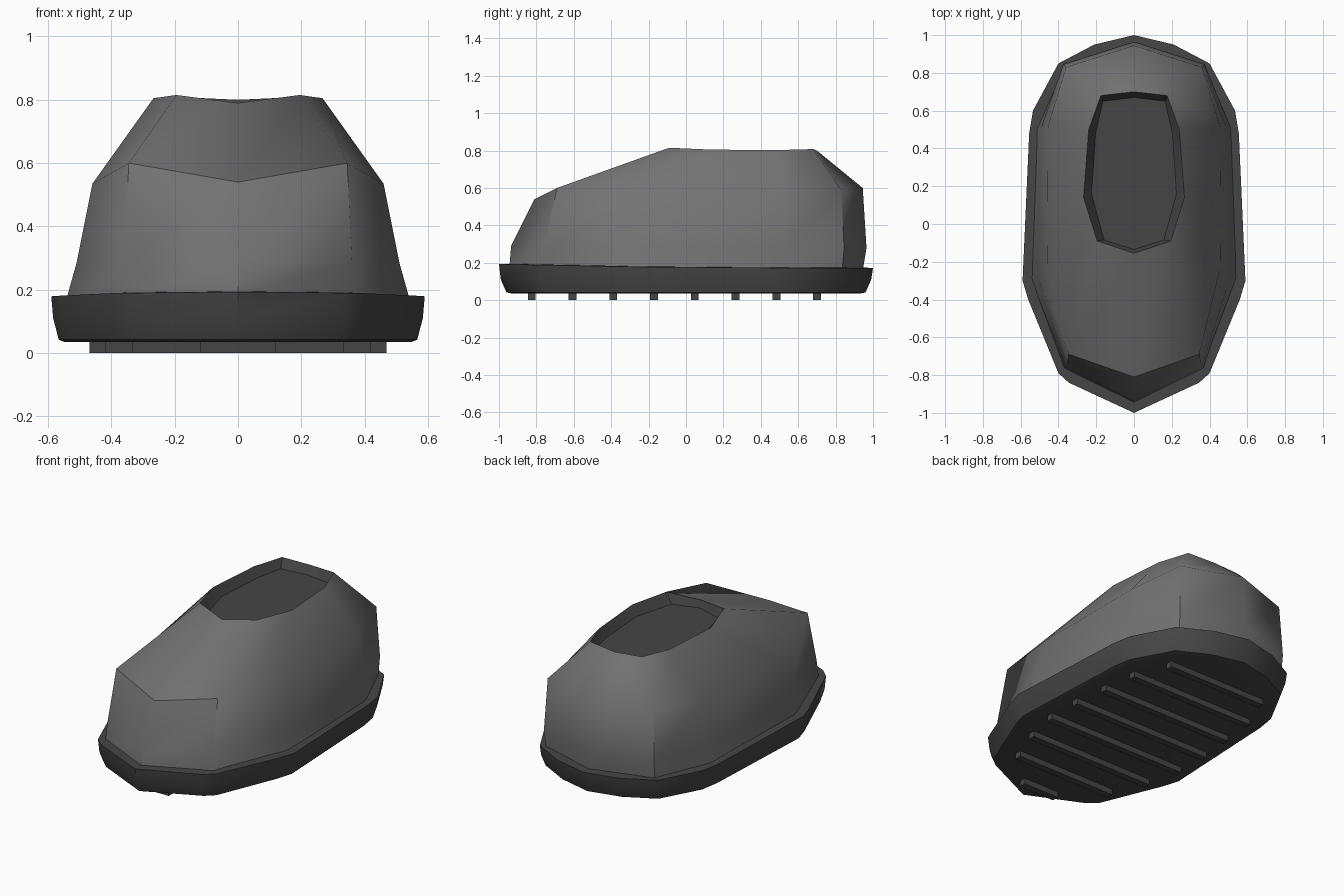
import bpy, bmesh, math

if "Cube" in bpy.data.objects:
    bpy.data.objects.remove(bpy.data.objects["Cube"])


def material(name, v):
    m = bpy.data.materials.new(name)
    m.diffuse_color = (v, v, v * 1.02, 1)
    m.use_nodes = True
    m.node_tree.nodes["Principled BSDF"].inputs["Base Color"].default_value = m.diffuse_color
    return m


GREY = material("mid_grey", 0.17)
DARK = material("dark_grey", 0.06)


def full_ring(half):
    """Mirror a half outline (front tip -> right side -> back tip) into a closed loop."""
    return half + [(-x, y, z) for x, y, z in reversed(half[1:-1])]


def loft(name, halves, mat, cap_first=False, cap_last=False):
    bm = bmesh.new()
    rings = [[bm.verts.new(p) for p in full_ring(h)] for h in halves]
    n = len(rings[0])
    for a, b in zip(rings, rings[1:]):
        for i in range(n):
            j = (i + 1) % n
            bm.faces.new((a[i], a[j], b[j], b[i]))
    if cap_first:
        bm.faces.new(rings[0][::-1])
    if cap_last:
        bm.faces.new(rings[-1])
    me = bpy.data.meshes.new(name)
    bm.to_mesh(me)
    bm.free()
    ob = bpy.data.objects.new(name, me)
    bpy.context.collection.objects.link(ob)
    me.materials.append(mat)
    bpy.ops.object.select_all(action='DESELECT')
    ob.select_set(True)
    bpy.context.view_layer.objects.active = ob
    bpy.ops.object.shade_smooth_by_angle(angle=math.radians(48))
    return ob


# Sole: one outline scaled into stacked rings, toe slightly raised
outline = [(0, -1), (0.345, -0.84), (0.40, -0.79), (0.56, -0.40), (0.59, -0.30),
           (0.555, 0.48), (0.535, 0.60), (0.40, 0.85), (0.21, 0.95), (0, 1)]


def sole_ring(s, z, lift=0.0):
    return [(x * s, y * s, z + lift * max(0, -y)) for x, y in outline]


loft("sole", [sole_ring(0.93, 0.035), sole_ring(0.96, 0.042), sole_ring(0.99, 0.11),
              sole_ring(1.0, 0.173, 0.02), sole_ring(0.91, 0.175, 0.02)],
     DARK, True, True)

# Upper: ten-sided rings from the sole to the opening
base = [(0, -0.945, 0.17), (0.37, -0.765, 0.165), (0.545, -0.29, 0.16),
        (0.515, 0.50, 0.16), (0.37, 0.835, 0.16), (0, 0.945, 0.16)]
low = [(0, -0.935, 0.29), (0.36, -0.755, 0.29), (0.51, -0.28, 0.285),
       (0.495, 0.50, 0.28), (0.375, 0.845, 0.28), (0, 0.965, 0.28)]
shoulder = [(0, -0.81, 0.54), (0.345, -0.69, 0.60), (0.46, -0.22, 0.535),
            (0.455, 0.52, 0.54), (0.36, 0.83, 0.59), (0, 0.945, 0.60)]
opening = [(0, -0.155, 0.79), (0.195, -0.09, 0.815), (0.267, 0.14, 0.805),
           (0.24, 0.50, 0.803), (0.175, 0.68, 0.808), (0, 0.70, 0.80)]
loft("upper", [base, low, shoulder, opening], GREY)

# Dark lining: sloped collar wall and floor of the opening
floor = [(0, -0.135, 0.75), (0.158, -0.085, 0.75), (0.225, 0.16, 0.75),
         (0.203, 0.48, 0.75), (0.165, 0.65, 0.75), (0, 0.67, 0.75)]
loft("opening_lining", [opening, floor], DARK, cap_last=True)

# Tread bars across the underside
widths = [0.12, 0.335, 0.42, 0.47, 0.47, 0.445, 0.42, 0.335]
for i, w in enumerate(widths):
    y = -0.825 + i * 0.218
    bpy.ops.mesh.primitive_cube_add(size=1, location=(0, y, 0.02))
    bar = bpy.context.object
    bar.name = f"tread_bar_{i + 1}"
    bar.scale = (2 * w, 0.042, 0.04)
    bar.data.materials.append(DARK)
